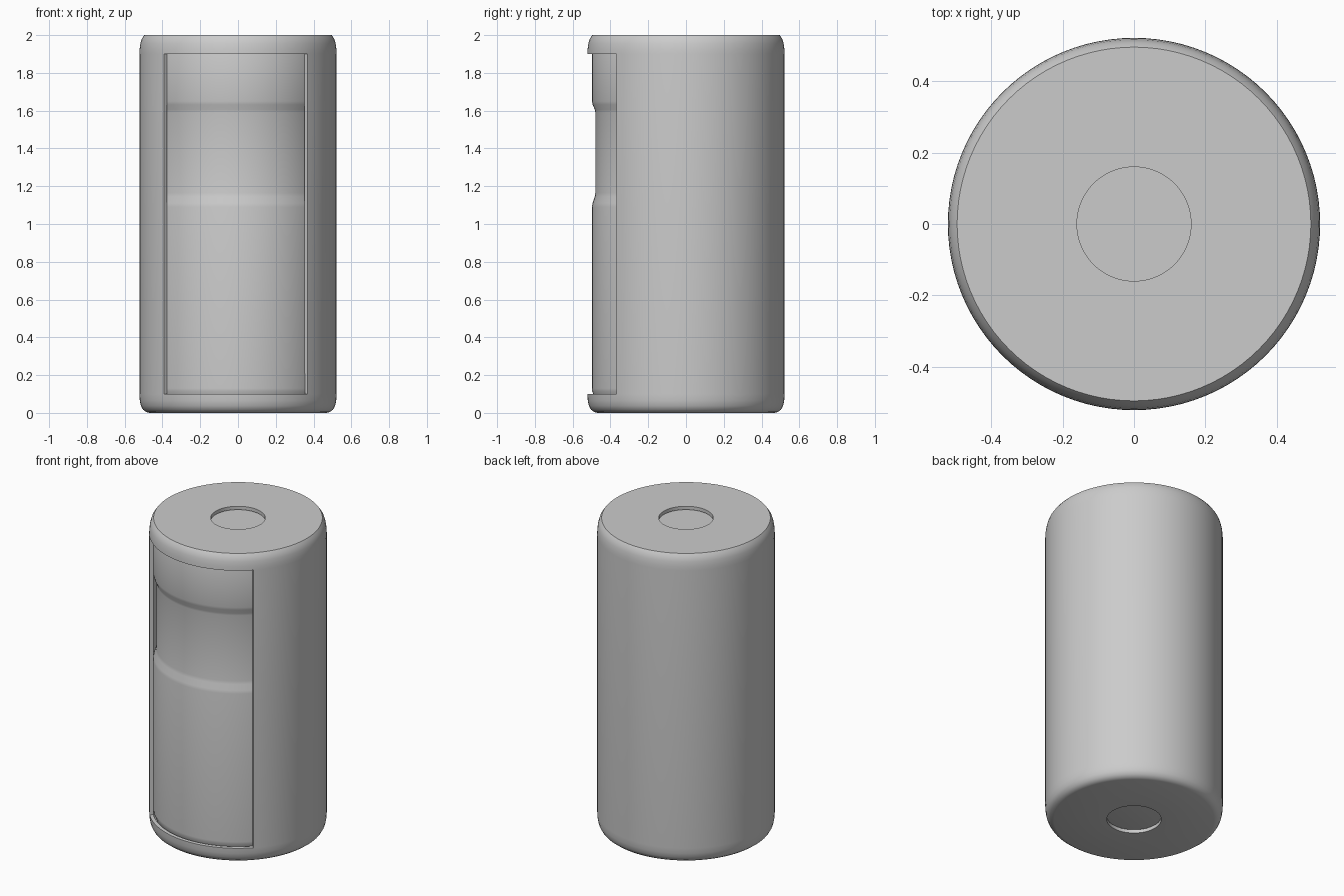
import bpy, bmesh, math

if "Cube" in bpy.data.objects:
    bpy.data.objects.remove(bpy.data.objects["Cube"])

SEG = 96  # 3.75 degrees per side


def lathe(name, profile, skip=None, thickness=0.0):
    """Revolve (radius, z) points about z; skip(angle, z) leaves openings."""
    bm = bmesh.new()
    rings = []
    for r, z in profile:
        if r == 0:
            rings.append([bm.verts.new((0, 0, z))] * SEG)
        else:
            rings.append([bm.verts.new((r * math.cos(2 * math.pi * i / SEG),
                                        r * math.sin(2 * math.pi * i / SEG), z))
                          for i in range(SEG)])
    for k in range(len(rings) - 1):
        zc = (profile[k][1] + profile[k + 1][1]) / 2
        for i in range(SEG):
            j = (i + 1) % SEG
            if skip and skip(360 * (i + 0.5) / SEG, zc):
                continue
            loop = [rings[k][i], rings[k][j], rings[k + 1][j], rings[k + 1][i]]
            bm.faces.new(list(dict.fromkeys(loop)))
    loose = [v for v in bm.verts if not v.link_faces]
    bmesh.ops.delete(bm, geom=loose, context='VERTS')
    mesh = bpy.data.meshes.new(name)
    bm.to_mesh(mesh)
    bm.free()
    ob = bpy.data.objects.new(name, mesh)
    bpy.context.collection.objects.link(ob)
    bpy.ops.object.select_all(action='DESELECT')
    bpy.context.view_layer.objects.active = ob
    ob.select_set(True)
    if thickness:
        mod = ob.modifiers.new("wall", 'SOLIDIFY')
        mod.thickness = thickness
        mod.offset = -1
        mod.use_even_offset = True
        bpy.ops.object.modifier_apply(modifier=mod.name)
    bpy.ops.object.shade_smooth_by_angle(angle=math.radians(38))
    return ob


# Outer sleeve: thin shell with a front window and a round hole at each end
def window(angle, z):
    return 221.25 < angle < 315 and 0.1 < z < 1.9


lathe("outer_sleeve", [
    (0.16, 0.0), (0.47, 0.0), (0.487, 0.005), (0.503, 0.017), (0.514, 0.037),
    (0.52, 0.065), (0.522, 0.1), (0.522, 1.9), (0.521, 1.925), (0.517, 1.955),
    (0.509, 1.982), (0.496, 2.0), (0.16, 2.0)], window, 0.022)

# Inner canister: solid body with a shallow recessed band
lathe("inner_canister", [
    (0, 0.027), (0.44, 0.027), (0.465, 0.04), (0.482, 0.07), (0.49, 0.098),
    (0.497, 0.115), (0.498, 0.13), (0.498, 1.09), (0.495, 1.11),
    (0.483, 1.145), (0.48, 1.165), (0.48, 1.59), (0.483, 1.605),
    (0.494, 1.632), (0.498, 1.65), (0.498, 1.9), (0.487, 1.945),
    (0.46, 1.973), (0, 1.973)])
